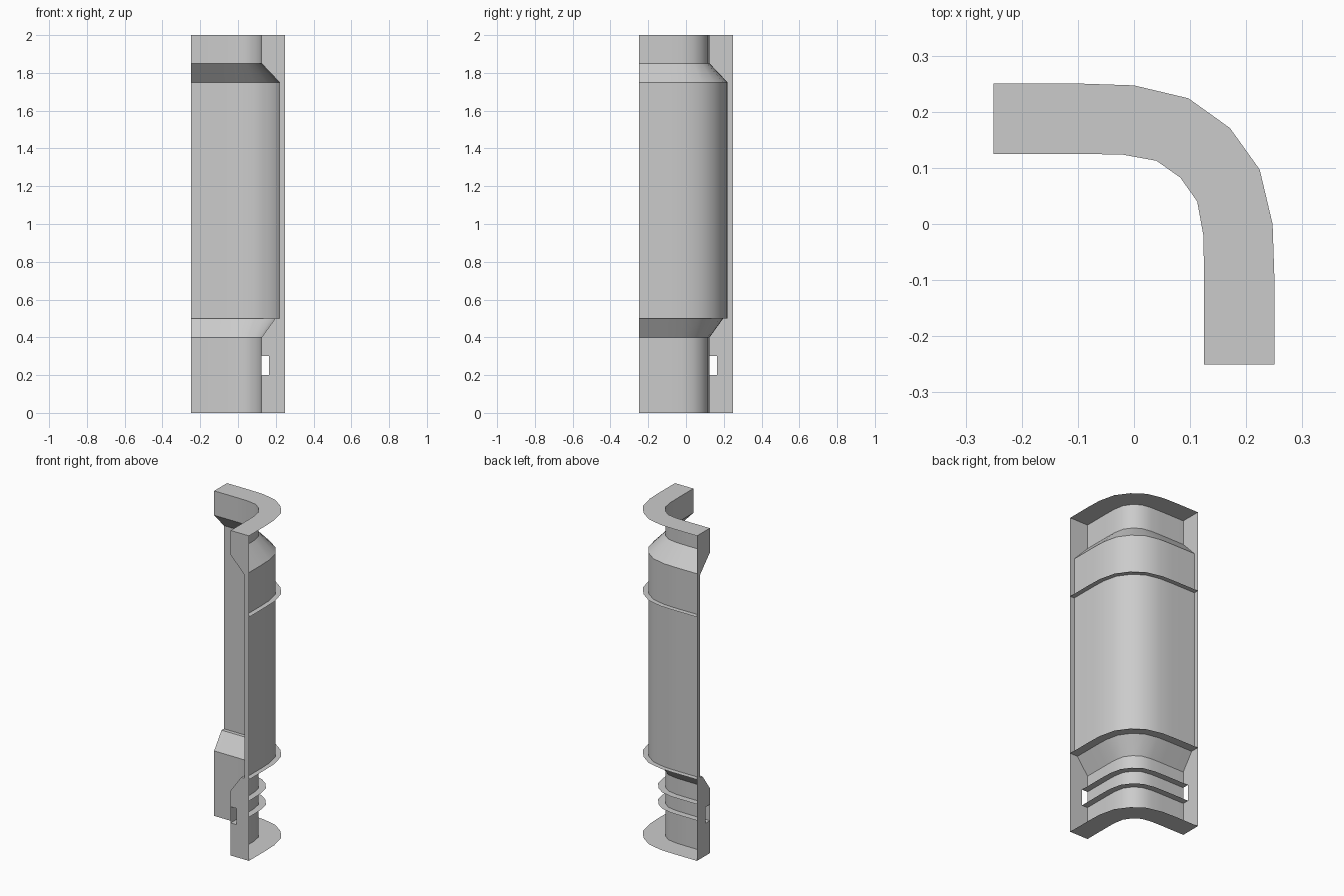
import bpy
import bmesh
from math import radians, cos, sin

if "Cube" in bpy.data.objects:
    bpy.data.objects.remove(bpy.data.objects["Cube"], do_unlink=True)

GREY = (0.6, 0.6, 0.6, 1)
mat = bpy.data.materials.new("light_grey")
mat.use_nodes = True
mat.diffuse_color = GREY
mat.node_tree.nodes["Principled BSDF"].inputs["Base Color"].default_value = GREY

OUT, NECK, BODY, RIB = 0.25, 0.125, 0.22, 0.165

# Half of the bent outer path: x, y and direction of the outward normal
half = [(-0.25, 0.25, 90), (-0.09, 0.25, 88), (0.0, 0.247, 81), (0.097, 0.224, 63)]
path = half + [(0.171, 0.171, 45)] + [(y, x, 90 - a) for x, y, a in reversed(half)]


def path_row(r, z):
    """Points along the bent path, moved inward to depth r."""
    d = OUT - r
    return [(x - d * cos(radians(a)), y - d * sin(radians(a)), z) for x, y, a in path]


def finish(name, bm):
    mesh = bpy.data.meshes.new(name)
    bm.to_mesh(mesh)
    bm.free()
    mesh.materials.append(mat)
    ob = bpy.data.objects.new(name, mesh)
    bpy.context.collection.objects.link(ob)
    bpy.ops.object.select_all(action='DESELECT')
    ob.select_set(True)
    bpy.context.view_layer.objects.active = ob
    bpy.ops.object.shade_smooth_by_angle(angle=radians(30))
    return ob


def sweep(name, section):
    """Sheet made by sweeping a section of (depth, height) along the path."""
    bm = bmesh.new()
    rows = [[bm.verts.new(p) for p in path_row(r, z)] for r, z in section]
    for a, b in zip(rows, rows[1:]):
        for i in range(len(a) - 1):
            bm.faces.new((a[i], a[i + 1], b[i + 1], b[i]))
    return finish(name, bm)


# Curved wall panel with narrow neck and foot
sweep("wall_panel", [(NECK, 2), (NECK, 1.85), (BODY, 1.75), (BODY, 0.5),
                     (0.197, 0.5), (NECK, 0.4), (NECK, 0)])

# Horizontal plates and ribs on the outer side
for name, z, inner, outer in [("top_plate", 2, NECK, OUT), ("upper_flange", 1.5, BODY, OUT),
                              ("lower_flange", 0.5, 0.197, OUT), ("upper_rib", 0.3, NECK, RIB),
                              ("lower_rib", 0.2, NECK, RIB), ("bottom_plate", 0, NECK, OUT)]:
    sweep(name, [(outer, z), (inner, z)])

# Flat end caps, each with a slot between the two ribs
strips = [(0, NECK, 0.2, NECK), (0.2, RIB, 0.3, RIB), (0.3, NECK, 0.4, NECK),
          (0.4, NECK, 0.5, 0.197), (0.5, BODY, 1.75, BODY),
          (1.75, BODY, 1.85, NECK), (1.85, NECK, 2, NECK)]
for name, swap in (("front_end_cap", False), ("right_end_cap", True)):
    bm = bmesh.new()
    for z0, r0, z1, r1 in strips:
        corners = [(r0, z0), (OUT, z0), (OUT, z1), (r1, z1)]
        pts = [(-OUT, r, z) if swap else (r, -OUT, z) for r, z in corners]
        if swap:
            pts.reverse()
        bm.faces.new([bm.verts.new(p) for p in pts])
    bmesh.ops.remove_doubles(bm, verts=bm.verts, dist=0.0001)
    finish(name, bm)
